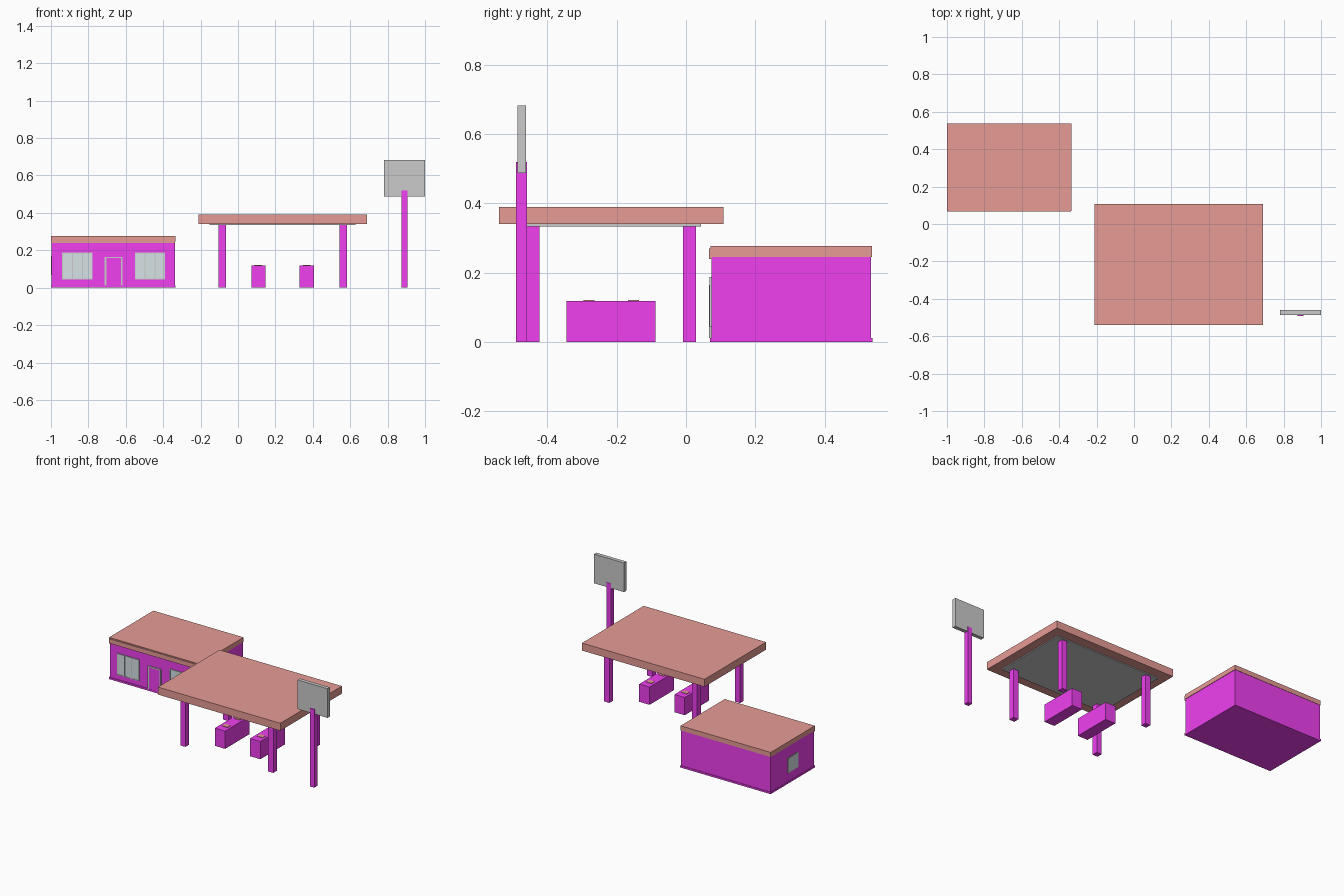
import bpy, bmesh
from mathutils import Vector

if "Cube" in bpy.data.objects:
    bpy.data.objects.remove(bpy.data.objects["Cube"])


def material(name, rgb):
    m = bpy.data.materials.new(name)
    m.diffuse_color = (*rgb, 1)
    m.use_nodes = True
    m.node_tree.nodes["Principled BSDF"].inputs["Base Color"].default_value = m.diffuse_color
    return m


MAGENTA = material("magenta_paint", (0.87, 0.05, 0.87))
RED = material("red_trim", (0.80, 0.33, 0.30))
GLASS = material("pale_glass", (0.68, 0.76, 0.79))


def box(name, x, y, z, mat=None):
    """Axis-aligned box from (min, max) ranges."""
    lo, hi = (Vector(v) for v in zip(x, y, z))
    bm = bmesh.new()
    bmesh.ops.create_cube(bm, size=1)
    for v in bm.verts:
        v.co = (lo + hi) / 2 + v.co * (hi - lo)
    me = bpy.data.meshes.new(name)
    bm.to_mesh(me)
    bm.free()
    ob = bpy.data.objects.new(name, me)
    bpy.context.collection.objects.link(ob)
    if mat:
        me.materials.append(mat)
    return ob


# Shop: walls, plinth, flat roof and front fascia
box("shop_walls", (-0.996, -0.338), (0.074, 0.534), (0, 0.246), MAGENTA)
box("shop_plinth", (-1.0, -0.334), (0.069, 0.538), (0, 0.012), MAGENTA)
box("shop_roof", (-0.999, -0.335), (0.071, 0.536), (0.246, 0.277), RED)
box("shop_front_fascia", (-0.998, -0.336), (0.067, 0.0745), (0.24, 0.270), RED)

# Front windows with slim mullions
for side, x0 in (("left", -0.94), ("right", -0.552)):
    x1 = x0 + 0.163
    box(f"{side}_window_glass", (x0, x1), (0.070, 0.075), (0.045, 0.187), GLASS)
    for i in range(4):
        x = x0 + 0.002 + i * (x1 - x0 - 0.004) / 3
        box(f"{side}_window_mullion_{i}", (x - 0.002, x + 0.002), (0.068, 0.075), (0.045, 0.187))
    for i, z in enumerate((0.045, 0.183)):
        box(f"{side}_window_rail_{i}", (x0, x1), (0.068, 0.075), (z, z + 0.004))

# Door leaf and surround
box("door", (-0.704, -0.626), (0.070, 0.075), (0.012, 0.158), MAGENTA)
for name, x in (("left", -0.713), ("right", -0.626)):
    box(f"door_{name}_jamb", (x, x + 0.009), (0.067, 0.075), (0.012, 0.165))
box("door_head", (-0.713, -0.617), (0.067, 0.075), (0.158, 0.165))

# Small window and downpipe on the left wall
box("side_window_frame", (-0.999, -0.995), (0.245, 0.355), (0.068, 0.170))
box("side_window_glass", (-1.0, -0.995), (0.252, 0.348), (0.075, 0.163), GLASS)

# Canopy with underside panel
box("canopy_roof", (-0.212, 0.69), (-0.54, 0.108), (0.34, 0.39), RED)
box("canopy_soffit", (-0.152, 0.628), (-0.478, 0.043), (0.334, 0.341))

# Four canopy columns
for i, x in enumerate((-0.084, 0.563)):
    for j, y in enumerate((-0.441, 0.010)):
        box(f"canopy_column_{i}_{j}", (x - 0.019, x + 0.019), (y - 0.019, y + 0.019), (0, 0.335), MAGENTA)

# Pump islands with raised caps
for i, x in enumerate((0.109, 0.368)):
    box(f"pump_block_{i}", (x - 0.038, x + 0.038), (-0.345, -0.088), (0, 0.118), MAGENTA)
    for j, y in enumerate((-0.280, -0.151)):
        box(f"pump_cap_{i}_{j}", (x - 0.02, x + 0.02), (y - 0.016, y + 0.016), (0.117, 0.121), RED)

# Roadside sign
box("sign_pole", (0.874, 0.906), (-0.491, -0.459), (0, 0.52), MAGENTA)
box("sign_board", (0.78, 1.0), (-0.486, -0.461), (0.488, 0.682))
